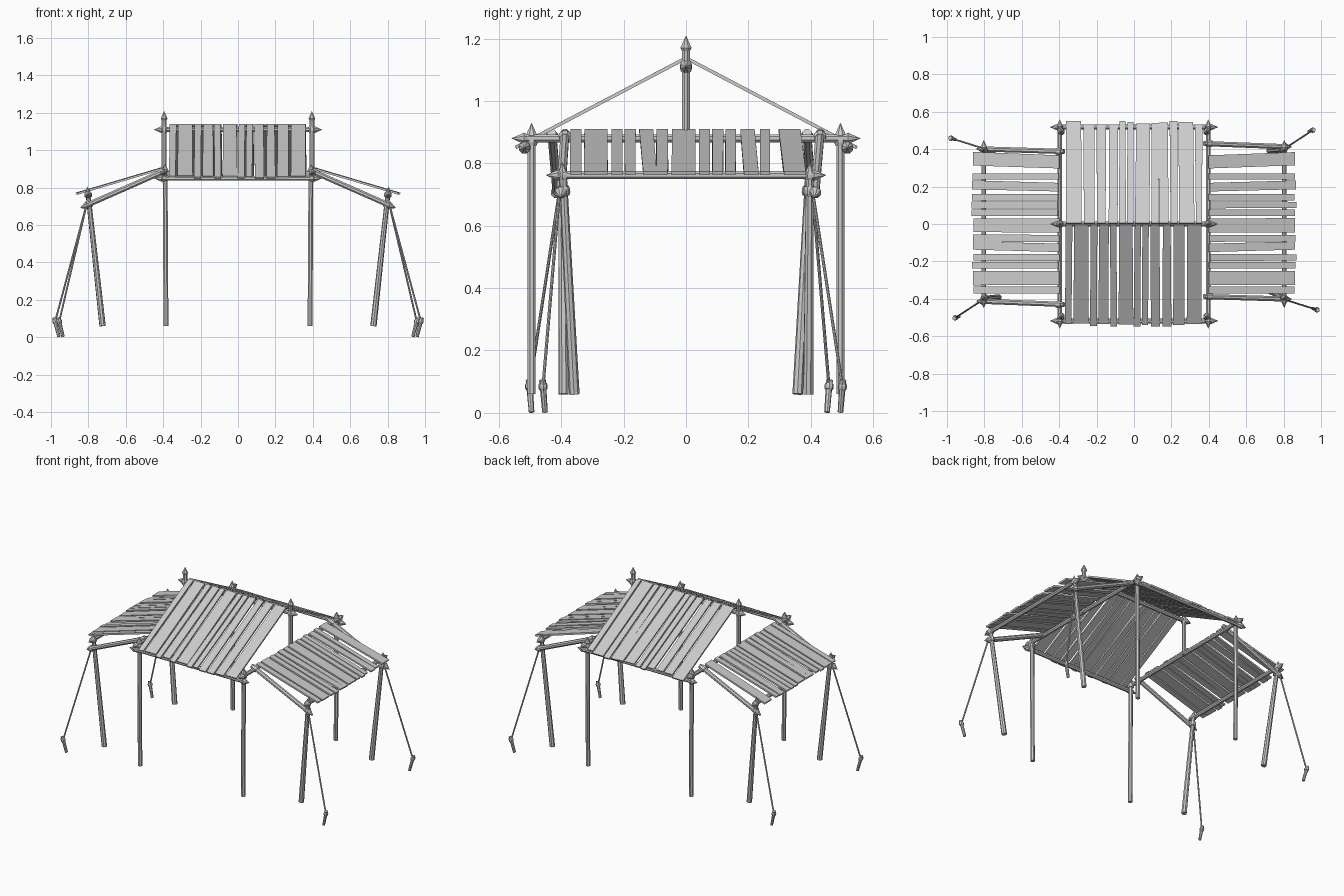
import bpy, bmesh, random
from mathutils import Vector

if "Cube" in bpy.data.objects:
    bpy.data.objects.remove(bpy.data.objects["Cube"])

random.seed(4)
SIDES = 8


def lathe(name, a, b, rings):
    """Faceted solid from a to b; rings = (distance along axis, radius), 0 radius = tip."""
    a, b = Vector(a), Vector(b)
    q = (b - a).to_track_quat('Z', 'Y')
    bm = bmesh.new()
    from math import cos, sin, pi
    loops = []
    for d, r in rings:
        n = 1 if r == 0 else SIDES
        loops.append([bm.verts.new(a + q @ Vector((r * cos(2 * pi * (i + .5) / SIDES),
                                                    r * sin(2 * pi * (i + .5) / SIDES), d)))
                      for i in range(n)])
    for l0, l1 in zip(loops, loops[1:]):
        for i in range(SIDES):
            j = (i + 1) % SIDES
            if len(l0) == 1:
                bm.faces.new((l0[0], l1[j], l1[i]))
            elif len(l1) == 1:
                bm.faces.new((l0[i], l0[j], l1[0]))
            else:
                bm.faces.new((l0[i], l0[j], l1[j], l1[i]))
    for l in (loops[0], loops[-1]):
        if len(l) > 1:
            bm.faces.new(l)
    finish(name, bm)


def finish(name, bm):
    bmesh.ops.recalc_face_normals(bm, faces=bm.faces)
    me = bpy.data.meshes.new(name)
    bm.to_mesh(me)
    bm.free()
    bpy.context.collection.objects.link(bpy.data.objects.new(name, me))


def pole(name, a, b, r0=.014, r1=.014, tip_a=False, tip_b=False):
    """Wooden pole with optional flared, sharpened ends."""
    L = (Vector(b) - Vector(a)).length
    start = [(0, 0), (.04, r0 * 1.4), (.05, r0)] if tip_a else [(0, r0)]
    end = [(L - .05, r1), (L - .04, r1 * 1.4), (L, 0)] if tip_b else [(L, r1)]
    lathe(name, a, b, start + end)


def lashing(name, c, axis, r=.02, h=.022):
    """Rope binding around a pole."""
    c, d = Vector(c), Vector(axis).normalized() * h / 2
    lathe(name, c - d, c + d, [(0, r * .85), (h * .3, r), (h * .7, r), (h, r * .85)])


def plank(name, top, bottom, across, w0, w1, t=.011):
    """Board from top to bottom centre points, with its own width at each end."""
    top, bottom, across = Vector(top), Vector(bottom), Vector(across)
    n = (bottom - top).cross(across).normalized() * t / 2
    bm = bmesh.new()
    v = [bm.verts.new(p + across * s * w / 2 + n * k) for k in (-1, 1)
         for p, s, w in ((top, -1, w0), (top, 1, w0), (bottom, 1, w1), (bottom, -1, w1))]
    bm.faces.new(v[:4])
    bm.faces.new(v[4:])
    for i in range(4):
        j = (i + 1) % 4
        bm.faces.new((v[i], v[j], v[j + 4], v[i + 4]))
    finish(name, bm)


# Plank edges: main roof (along x), wing roofs (along y, with slant)
MAIN = [(-.366, -.329), (-.322, -.242), (-.233, -.195), (-.185, -.135), (-.130, -.092),
        (-.082, -.006), (.003, .038), (.044, .080), (.086, .137), (.152, .198),
        (.210, .270), (.282, .364)]
WING = [(-.371, -.335, 0), (-.326, -.252, 0), (-.239, -.203, 0), (-.197, -.161, 0),
        (-.150, -.105, .012), (-.095, -.058, 0), (-.045, .030, 0), (.042, .077, 0),
        (.084, .120, 0), (.126, .160, 0), (.174, .220, .012), (.237, .270, 0),
        (.297, .367, .017)]

# Ridge beam
pole("ridge_beam", (-.45, 0, 1.11), (.45, 0, 1.11), tip_a=True, tip_b=True)

for s in (1, -1):
    # Main frame: corner posts, tie beam, king post, eave beam
    for f in (1, -1):
        pole("corner_post", (s * .385, f * .495, .06), (s * .39, f * .495, .93), tip_b=True)
        lashing("corner_lashing", (s * .39, f * .495, .872), (0, 0, 1), .021, .03)
        lashing("eave_lashing", (f * .395, s * .516, .852), (1, 0, 0), .02)
    pole("tie_beam", (s * .397, -.56, .88), (s * .397, .56, .88), tip_a=True, tip_b=True)
    pole("king_post", (s * .395, 0, .87), (s * .395, 0, 1.21), tip_b=True)
    lashing("king_post_lashing", (s * .395, 0, 1.11), (0, 0, 1), .02, .035)
    pole("eave_beam", (-.45, s * .518, .85), (.45, s * .518, .85), tip_a=True, tip_b=True)

    # Main roof planks, each slope a half-turn of the other
    for x0, x1 in MAIN:
        c, w = (x0 + x1) / 2, x1 - x0
        e = random.uniform(-.012, .008)
        k = random.uniform(-.005, .005)
        plank("roof_plank", (-s * -c, -s * .003, 1.136),
              (s * (c + k), -s * (.54 + e), .854 - e * .52), (1, 0, 0),
              w - random.uniform(-.003, .006), w + random.uniform(-.004, .004))

    # Wing roof planks
    for y0, y1, sl in WING:
        c, w = (y0 + y1) / 2, y1 - y0
        e = random.uniform(-.006, .005)
        plank("wing_plank", (s * (.402 + e), c, .904), (s * (.862 + e), c + sl, .768),
              (0, 1, 0), w, w + random.uniform(-.003, .004))

    # Wing outer beam
    pole("wing_beam", (s * .803, -.45, .762), (s * .803, .45, .762), tip_a=True, tip_b=True)

    # Wing corners: inner rafter y, outer rafter y, post foot y, stake x, stake y
    for yi, yo, yf, sx, sy in ((.43, .412, .392, .957, .503), (-.388, -.402, -.358, .979, -.46)):
        f = 1 if yi > 0 else -1
        pole("wing_rafter", (s * .375, s * yi, .897), (s * .845, s * yo, .69), .015, .015,
             tip_b=True)
        lashing("rafter_lashing", (s * .402, s * yi, .885), (s * .46, 0, -.2), .021, .03)
        foot, head = (s * .724, s * yf, .06), (s * .806, s * f * .397, .805)
        pole("wing_post", foot, head, .017, .013, tip_b=True)
        axis = Vector(head) - Vector(foot)
        lashing("post_lashing", Vector(foot) + axis * .875, axis, .021, .03)
        lashing("post_top_lashing", Vector(foot) + axis * .94, axis, .02, .025)
        # Guy rope and ground stake
        top, base = Vector((s * sx * 1.004, s * sy, .105)), Vector((s * (sx - .022), s * (sy - f * .008), .002))
        pole("ground_stake", base, top, .009, .011)
        knot = base.lerp(top, .8)
        lashing("stake_lashing", knot, top - base, .015, .02)
        pole("guy_rope", knot, (s * .808, s * f * .405, .715), .005, .005)
